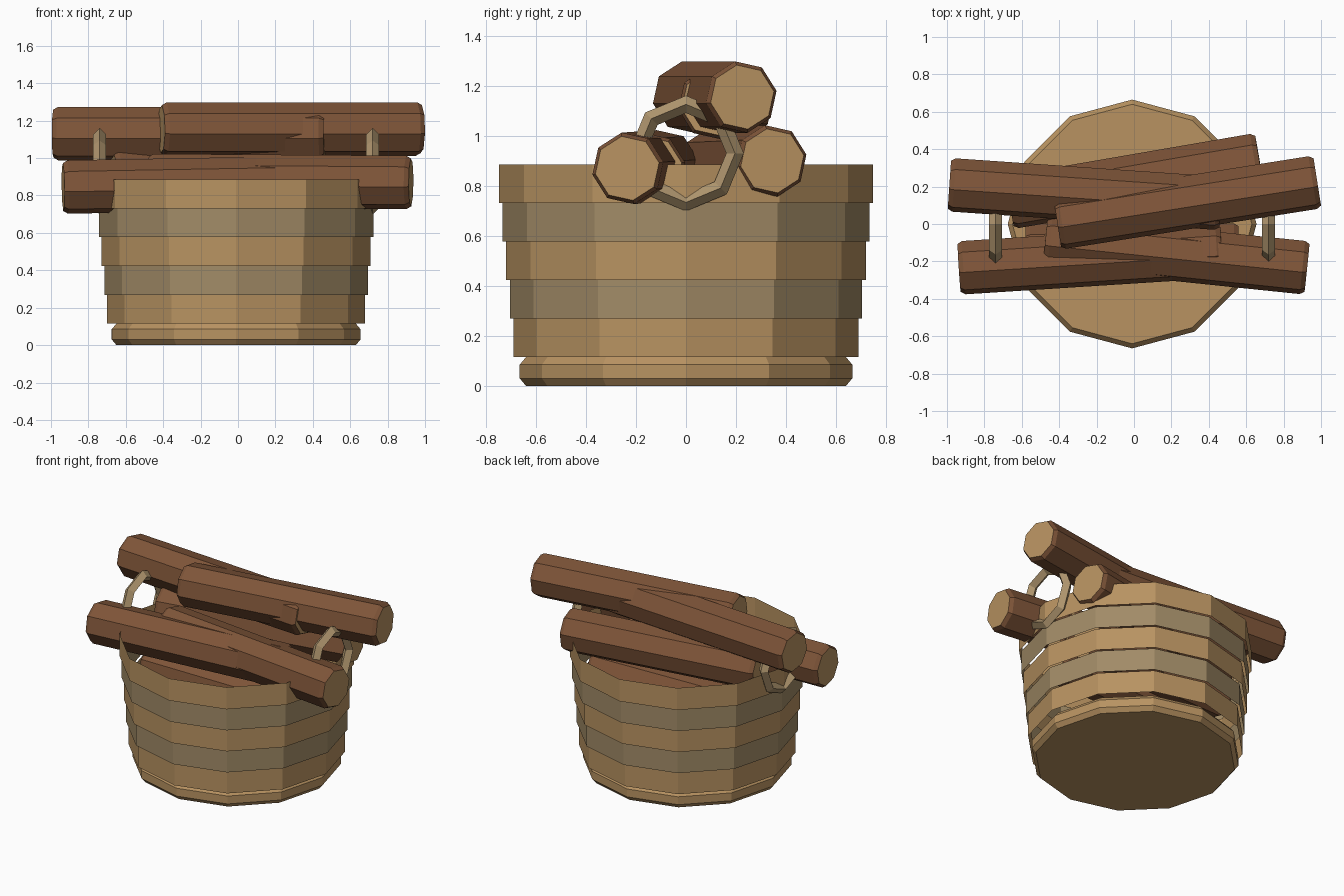
import bpy, bmesh, math
from mathutils import Vector

if "Cube" in bpy.data.objects:
    bpy.data.objects.remove(bpy.data.objects["Cube"])

CX = -0.01  # tub centre in x


def material(name, rgb):
    m = bpy.data.materials.new(name)
    m.diffuse_color = (*rgb, 1)
    m.use_nodes = True
    m.node_tree.nodes["Principled BSDF"].inputs["Base Color"].default_value = m.diffuse_color
    return m


TAN = material("tan_wood", (0.48, 0.29, 0.12))
GREY = material("grey_wood", (0.36, 0.26, 0.135))
BARK = material("bark", (0.21, 0.09, 0.04))
ROPE = material("rope", (0.44, 0.31, 0.16))


def lathe(name, profile, sides, mats, start=0.0, capped=True):
    """Flat-faced revolve of (radius, z) pairs about z; caps use the last material."""
    bm = bmesh.new()
    rings = [[bm.verts.new((r * math.cos(start + 2 * math.pi * i / sides),
                            r * math.sin(start + 2 * math.pi * i / sides), z))
              for i in range(sides)] for r, z in profile]
    for a, b in zip(rings, rings[1:]):
        for i in range(sides):
            j = (i + 1) % sides
            bm.faces.new((a[i], a[j], b[j], b[i]))
    if capped:
        for f in (bm.faces.new(rings[0][::-1]), bm.faces.new(rings[-1])):
            f.material_index = len(mats) - 1
    me = bpy.data.meshes.new(name)
    bm.to_mesh(me)
    bm.free()
    for m in mats:
        me.materials.append(m)
    ob = bpy.data.objects.new(name, me)
    bpy.context.collection.objects.link(ob)
    return ob


def log(name, p, q, r=0.145):
    """Chamfered eight-sided log between two end centres."""
    p, q = Vector(p), Vector(q)
    h = (q - p).length / 2
    prof = [(r - 0.015, -h), (r, -h + 0.025), (r, h - 0.025), (r - 0.015, h)]
    ob = lathe(name, prof, 8, [BARK, TAN], math.radians(10))
    ob.location = (p + q) / 2
    ob.rotation_mode = 'QUATERNION'
    ob.rotation_quaternion = (q - p).to_track_quat('Z', 'Y')


# Bevelled base disc
base = lathe("tub_base", [(0.64, 0), (0.665, 0.03), (0.665, 0.085), (0.64, 0.115)], 12, [TAN])
base.location.x = CX

# Thin open wall bands, each slightly wider than the one below
for i in range(5):
    z0 = 0.115 + 0.154 * i
    r = 0.69 + 0.0145 * i
    band = lathe(f"tub_band_{i + 1}", [(r, z0), (r, z0 + 0.154)], 12,
                 [GREY if i % 2 else TAN], capped=False)
    band.location.x = CX

# Ring handles on both sides
for side, x in (("left", -0.73), ("right", 0.73)):
    bpy.ops.mesh.primitive_torus_add(major_segments=8, minor_segments=4, major_radius=0.196,
                                     minor_radius=0.035, location=(CX + x, 0, 0.93),
                                     rotation=(0, math.pi / 2, 0))
    ring = bpy.context.object
    ring.name = side + "_handle_ring"
    ring.data.materials.append(ROPE)

# Log pile: top pair, rim-level three, and the filling inside the tub
log("top_log_right", (-0.41, 0.005, 1.155), (0.98, 0.225, 1.155))
log("top_log_left", (-0.987, 0.21, 1.13), (0.465, 0.11, 1.13))
log("front_log_left", (-0.935, -0.235, 0.845), (0.47, -0.145, 0.87))
log("front_log_right", (-0.475, -0.09, 0.88), (0.925, -0.235, 0.87))
log("back_log", (-0.665, 0.115, 0.89), (0.67, 0.345, 0.90))
log("inner_log_front", (-0.58, -0.14, 0.60), (0.56, -0.14, 0.60))
log("inner_log_back", (-0.58, 0.15, 0.60), (0.56, 0.19, 0.60))
